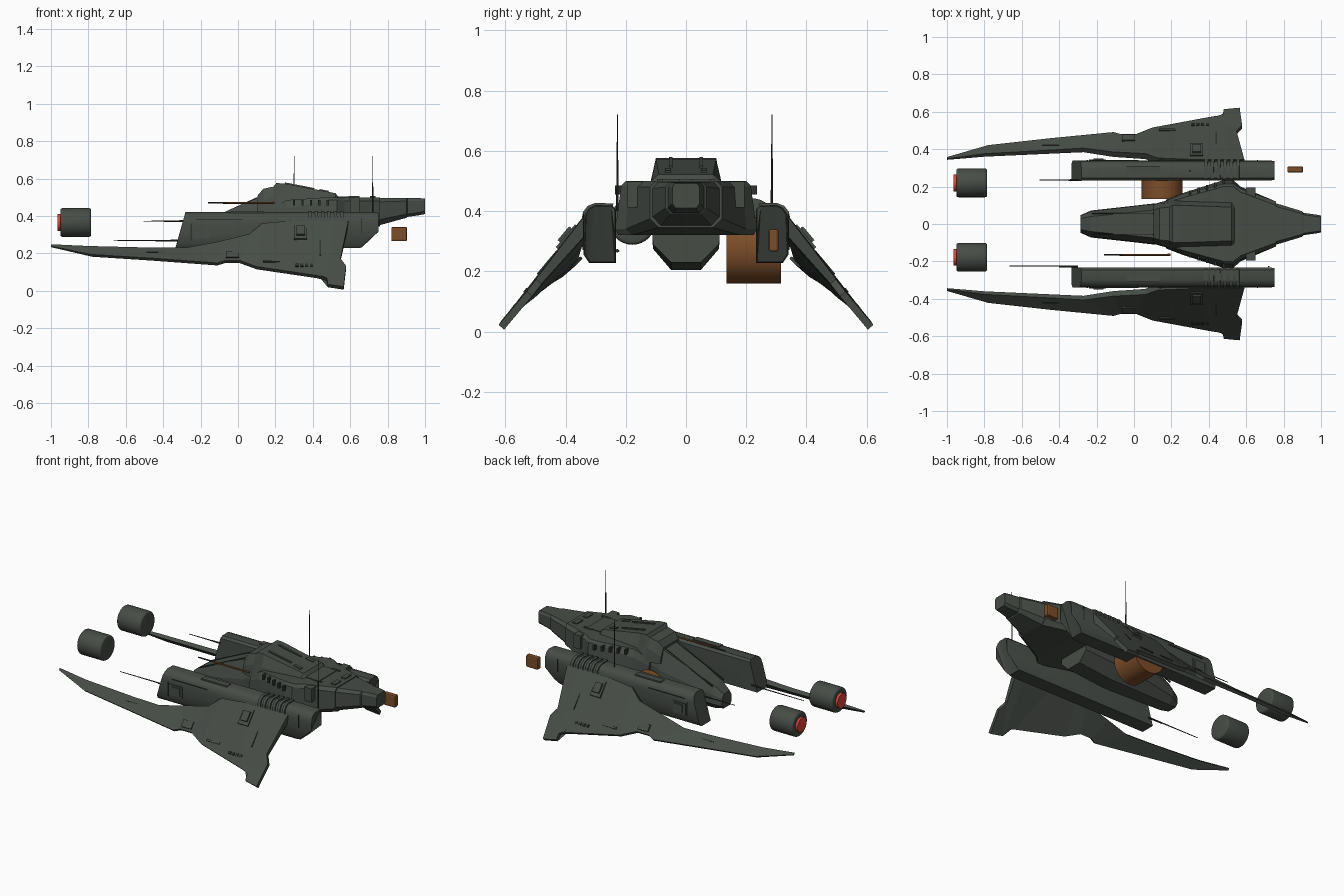
import bpy, bmesh, math
from mathutils import Matrix, Vector

def mat(name, rgb):
    m = bpy.data.materials.new(name)
    m.diffuse_color = (*rgb, 1)
    return m

HULL = mat("hull_grey_green", (0.062, 0.073, 0.062))
DARK = mat("dark_trim", (0.028, 0.032, 0.028))
BROWN = mat("rust_brown", (0.20, 0.075, 0.022))
RED = mat("red_glow", (0.75, 0.06, 0.04))

def finish(name, bm, m, mirror=False, smooth=False):
    bmesh.ops.recalc_face_normals(bm, faces=bm.faces)
    me = bpy.data.meshes.new(name)
    bm.to_mesh(me)
    bm.free()
    me.materials.append(m)
    ob = bpy.data.objects.new(name, me)
    bpy.context.collection.objects.link(ob)
    if mirror:
        mod = ob.modifiers.new("Mirror", 'MIRROR')
        mod.use_axis = (False, True, False)
    if smooth:
        bpy.context.view_layer.objects.active = ob
        ob.select_set(True)
        bpy.ops.object.shade_smooth_by_angle(angle=math.radians(35))
        ob.select_set(False)
    return ob

def loft(bm, rings):
    """Skin a list of equal-length closed rings and cap both ends."""
    vs = [[bm.verts.new(p) for p in r] for r in rings]
    n = len(vs[0])
    for a, b in zip(vs, vs[1:]):
        for i in range(n):
            j = (i + 1) % n
            bm.faces.new((a[i], a[j], b[j], b[i]))
    caps = [bm.faces.new(vs[0]), bm.faces.new(vs[-1][::-1])]
    bmesh.ops.triangulate(bm, faces=caps)

def hull(name, stations, m=HULL):
    """Symmetric body: each station is x, then (half width, z) pairs from bottom to top."""
    bm = bmesh.new()
    rings = []
    for x, *prof in stations:
        rings.append([(x, w, z) for w, z in prof] + [(x, -w, z) for w, z in reversed(prof)])
    loft(bm, rings)
    return finish(name, bm, m)

def add_box(bm, c, s, rx=0, ry=0):
    M = (Matrix.Translation(c) @ Matrix.Rotation(rx, 4, 'X') @ Matrix.Rotation(ry, 4, 'Y')
         @ Matrix.Diagonal((*s, 1)))
    return bmesh.ops.create_cube(bm, size=1, matrix=M)['verts']

def boxes(name, items, m=HULL, mirror=True):
    bm = bmesh.new()
    for it in items:
        add_box(bm, *it)
    return finish(name, bm, m, mirror)

def rod(name, a, b, r1, r2, m, seg=8, bevel=0):
    a, b = Vector(a), Vector(b)
    d = b - a
    bm = bmesh.new()
    M = Matrix.Translation((a + b) / 2) @ d.to_track_quat('Z', 'Y').to_matrix().to_4x4()
    bmesh.ops.create_cone(bm, cap_ends=True, segments=seg, radius1=r1, radius2=r2, depth=d.length, matrix=M)
    if bevel:
        rims = [e for e in bm.edges if any(len(f.verts) > 4 for f in e.link_faces)]
        bmesh.ops.bevel(bm, geom=rims, offset=bevel, segments=3, profile=0.5, affect='EDGES')
    return finish(name, bm, m, smooth=seg > 8)

# --- Central fuselage: nose with canopy, shoulders, cabin and tail ---
hull("nose", [
    (-0.285, (0.03, 0.215), (0.048, 0.235), (0.045, 0.28), (0.03, 0.305)),
    (-0.23, (0.04, 0.208), (0.072, 0.245), (0.066, 0.30), (0.04, 0.345)),
    (0.11, (0.05, 0.205), (0.11, 0.275), (0.108, 0.38), (0.075, 0.50)),
    (0.20, (0.05, 0.205), (0.11, 0.275), (0.115, 0.42), (0.09, 0.54)),
    (0.45, (0.05, 0.23), (0.11, 0.29), (0.115, 0.42), (0.09, 0.50))])
hull("shoulders", [
    (0.17, (0.12, 0.32), (0.13, 0.34), (0.125, 0.40), (0.115, 0.43)),
    (0.26, (0.16, 0.32), (0.165, 0.34), (0.16, 0.44), (0.14, 0.485)),
    (0.48, (0.225, 0.32), (0.235, 0.34), (0.215, 0.485), (0.20, 0.50)),
    (0.53, (0.225, 0.32), (0.235, 0.34), (0.215, 0.485), (0.20, 0.50)),
    (0.57, (0.18, 0.32), (0.20, 0.34), (0.19, 0.48), (0.17, 0.50)),
    (0.76, (0.09, 0.345), (0.12, 0.375), (0.12, 0.48), (0.10, 0.50))])
hull("tail_cone", [
    (0.755, (0.085, 0.35), (0.112, 0.38), (0.112, 0.475), (0.095, 0.495)),
    (0.90, (0.05, 0.39), (0.068, 0.41), (0.068, 0.48), (0.055, 0.497)),
    (0.905, (0.045, 0.395), (0.06, 0.41), (0.06, 0.48), (0.05, 0.495)),
    (0.975, (0.035, 0.405), (0.05, 0.42), (0.05, 0.48), (0.04, 0.495)),
    (1.0, (0.035, 0.41), (0.045, 0.425), (0.045, 0.48), (0.037, 0.492))])
hull("cabin", [
    (0.105, (0.105, 0.42), (0.10, 0.46), (0.075, 0.51)),
    (0.135, (0.115, 0.42), (0.11, 0.48), (0.085, 0.545)),
    (0.19, (0.13, 0.42), (0.115, 0.50), (0.09, 0.557)),
    (0.205, (0.135, 0.42), (0.115, 0.50), (0.10, 0.576)),
    (0.25, (0.14, 0.42), (0.117, 0.50), (0.10, 0.573)),
    (0.52, (0.14, 0.42), (0.115, 0.50), (0.09, 0.522)),
    (0.54, (0.14, 0.42), (0.11, 0.49), (0.085, 0.50))])
# roof, nose and tail panels
boxes("roof_panels", [((0.33, 0.05, 0.558), (0.16, 0.012, 0.012), 0, 0.19),
                      ((0.46, 0.06, 0.533), (0.05, 0.02, 0.012), 0, 0.19),
                      ((0.62, 0.09, 0.50), (0.06, 0.012, 0.012)),
                      ((0.58, 0.0, 0.50), (0.10, 0.18, 0.008)),
                      ((0.72, 0.05, 0.50), (0.03, 0.06, 0.012))])
boxes("tail_side_boxes", [((0.625, 0.165, 0.455), (0.05, 0.06, 0.085))])
boxes("shoulder_vents", [((0.30 + 0.045 * i, 0.165 + 0.014 * i, 0.47), (0.012, 0.03, 0.03)) for i in range(5)], DARK)
boxes("canopy_frames", [((-0.06, 0.056, 0.422), (0.36, 0.006, 0.008), 0, -0.43)], DARK)

# --- Side pods: one cross-section, with raked front and rear ends ---
SECTION = [(0.232, 0.228), (0.232, 0.315), (0.232, 0.405), (0.245, 0.418), (0.30, 0.42), (0.322, 0.41),
           (0.336, 0.39), (0.34, 0.365), (0.34, 0.315), (0.34, 0.255), (0.322, 0.228)]

def rear(z):
    return 0.75 if z >= 0.315 else 0.735 - (0.315 - z) * 0.85

bm = bmesh.new()
loft(bm, [[(-0.335 + (z - 0.228) * 0.28, y, z) for y, z in SECTION],
          [(-0.32 + (z - 0.228) * 0.28, y, z) for y, z in SECTION],
          [(rear(z) - 0.02, y, z) for y, z in SECTION],
          [(rear(z), 0.286 + (y - 0.286) * 0.92, 0.32 + (z - 0.32) * 0.97) for y, z in SECTION]])
finish("side_pods", bm, HULL, True, True)

# raised ribs over the pod top
bm = bmesh.new()
for i in range(6):
    x = 0.375 + 0.034 * i
    arc = [(0.25, 0.40)] + [(0.286 + (y - 0.286) * 1.12, z + 0.007) for y, z in SECTION[3:8]] + [(0.346, 0.345), (0.32, 0.345)]
    loft(bm, [[(x + (0.42 - z) * 0.1, y, z) for y, z in arc],
              [(x + 0.018 + (0.42 - z) * 0.1, y, z) for y, z in arc]])
finish("pod_ribs", bm, HULL, True)

# pod side hatches, vents and seams
boxes("pod_hatches", [((-0.195, 0.34, 0.315), (0.09, 0.012, 0.07)),
                      ((-0.19, 0.345, 0.315), (0.055, 0.012, 0.05)),
                      ((0.05, 0.29, 0.42), (0.18, 0.04, 0.008))])
boxes("pod_vents", [((0.145 + 0.028 * i, 0.34, 0.347), (0.018, 0.008, 0.015)) for i in range(4)]
      + [((-0.25, 0.34, 0.315), (0.006, 0.006, 0.09)), ((0.66, 0.34, 0.35), (0.006, 0.004, 0.08)),
         ((-0.1, 0.34, 0.38), (0.25, 0.004, 0.005))], DARK)

# --- Wings: ribs from outer edge (x, y, z) to inner edge, with half thicknesses ---
RIBS = [((-1.0, 0.355, 0.236), (-1.0, 0.346, 0.246), 0.004, 0.004),
        ((-0.78, 0.415, 0.188), (-0.80, 0.368, 0.232), 0.009, 0.011),
        ((-0.46, 0.45, 0.168), (-0.46, 0.385, 0.222), 0.01, 0.013),
        ((-0.11, 0.484, 0.142), (-0.27, 0.395, 0.222), 0.01, 0.015),
        ((-0.07, 0.472, 0.155), (-0.11, 0.372, 0.25), 0.011, 0.018),
        ((0.01, 0.472, 0.155), (0.06, 0.362, 0.29), 0.011, 0.02),
        ((0.10, 0.508, 0.122), (0.13, 0.335, 0.345), 0.011, 0.024),
        ((0.42, 0.567, 0.075), (0.30, 0.328, 0.36), 0.011, 0.024),
        ((0.48, 0.575, 0.06), (0.52, 0.328, 0.36), 0.011, 0.024),
        ((0.548, 0.49, 0.165), (0.59, 0.328, 0.36), 0.012, 0.022)]
N = Vector((0, 0.74, 0.67))
bm = bmesh.new()
loft(bm, [[Vector(o) + N * to, Vector(i) + N * ti, Vector(i) - N * ti, Vector(o) - N * to]
          for o, i, to, ti in RIBS])
finish("wings", bm, HULL, True)

# wing tip fins
bm = bmesh.new()
fin = [(0.44, 0.567, 0.075), (0.475, 0.578, 0.06), (0.48, 0.605, 0.027), (0.565, 0.613, 0.014),
       (0.578, 0.52, 0.125), (0.545, 0.485, 0.17), (0.46, 0.50, 0.15)]
loft(bm, [[Vector(p) + N * 0.012 for p in fin], [Vector(p) - N * 0.012 for p in fin]])
finish("wing_tip_fins", bm, HULL, True)

# wing boxes, panels and dots
A = -math.radians(50)
boxes("wing_boxes", [((0.335, 0.385, 0.305), (0.07, 0.10, 0.04), A),
                     ((0.335, 0.39, 0.312), (0.045, 0.06, 0.045), A),
                     ((-0.03, 0.452, 0.187), (0.07, 0.045, 0.03), A),
                     ((0.18, 0.50, 0.155), (0.09, 0.012, 0.018), A)])
boxes("wing_dots", [((0.315 + 0.026 * i, 0.532, 0.136), (0.016, 0.016, 0.008), A) for i in range(4)]
      + [((0.44, 0.46, 0.228), (0.006, 0.10, 0.008), A),
         ((-0.42, 0.42, 0.206), (0.14, 0.006, 0.008), A)], DARK)

# --- Detached front canisters with red discs ---
for side, y in (("left", 0.22), ("right", -0.178)):
    rod(side + "_canister", (-0.95, y, 0.365), (-0.785, y, 0.365), 0.077, 0.077, HULL, 32, 0.012)
    rod(side + "_red_disc", (-0.965, y, 0.365), (-0.945, y, 0.365), 0.045, 0.045, RED, 24)

# --- Brown drum and small loose box ---
rod("brown_drum", (0.15, 0.135, 0.27), (0.15, 0.315, 0.27), 0.11, 0.11, BROWN, 32)
bm = bmesh.new()
add_box(bm, (0.862, 0.291, 0.303), (0.085, 0.033, 0.076))
bmesh.ops.bevel(bm, geom=bm.edges[:], offset=0.008, segments=2, profile=0.5, affect='EDGES')
finish("brown_box", bm, BROWN)

# --- Guns and antennae ---
rod("lower_gun", (-0.665, -0.225, 0.268), (-0.30, -0.225, 0.268), 0.002, 0.004, DARK)
rod("upper_gun", (-0.505, 0.235, 0.372), (-0.28, 0.235, 0.372), 0.002, 0.004, DARK)
rod("lower_gun_base", (-0.40, -0.228, 0.268), (-0.30, -0.228, 0.268), 0.004, 0.006, DARK)
rod("upper_gun_base", (-0.35, 0.235, 0.372), (-0.28, 0.235, 0.372), 0.004, 0.006, DARK)
rod("brown_gun", (-0.06, -0.165, 0.47), (0.195, -0.165, 0.47), 0.005, 0.006, BROWN)
rod("brown_gun_tip", (-0.16, -0.165, 0.47), (-0.05, -0.165, 0.47), 0.004, 0.005, DARK)
for name, x, y in (("left_antenna", 0.30, 0.285), ("right_antenna", 0.72, -0.228)):
    rod(name, (x, y, 0.40), (x, y, 0.72), 0.003, 0.0015, DARK)
    rod(name + "_base", (x, y, 0.40), (x, y, 0.58), 0.004, 0.003, DARK)
